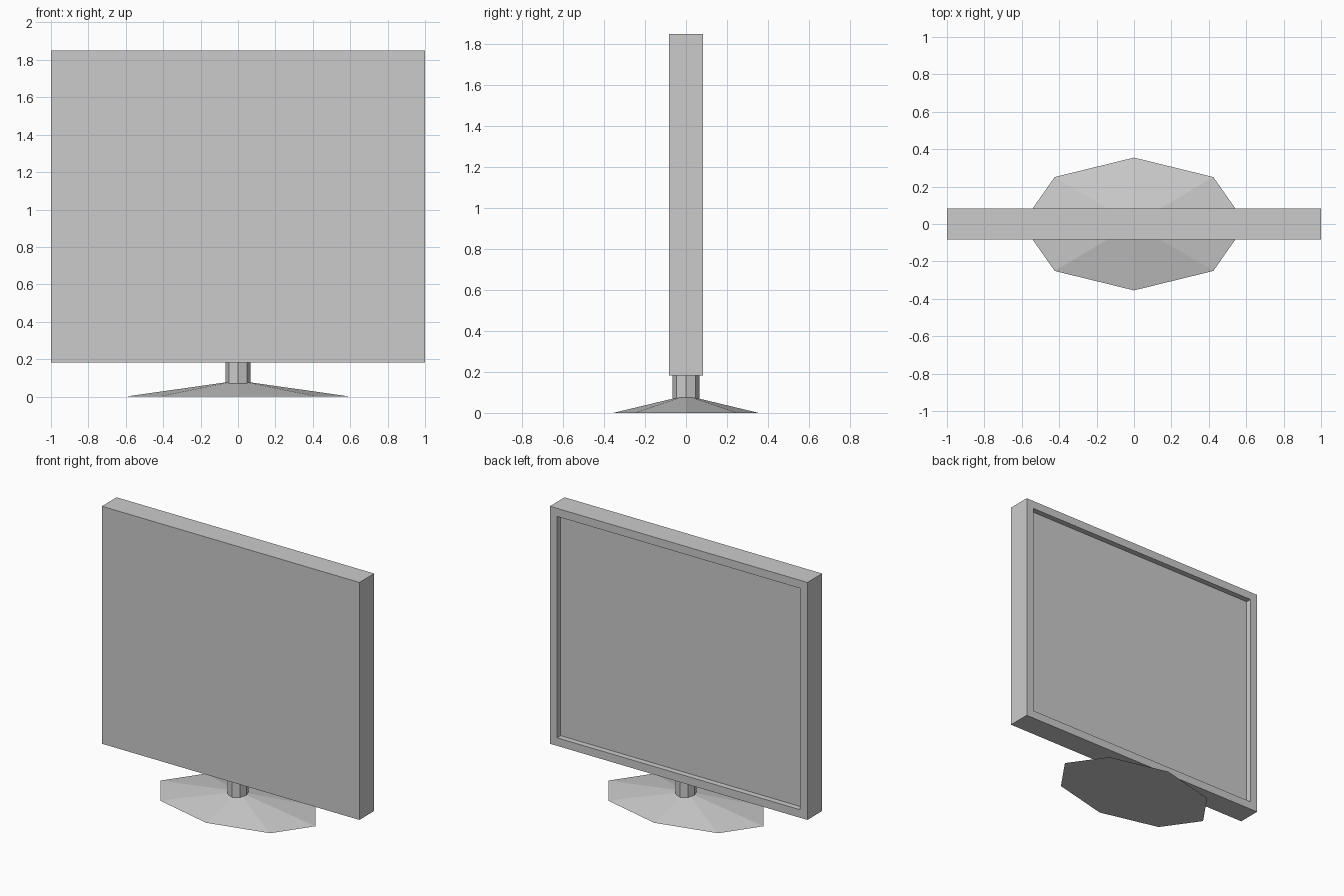
import bpy, bmesh

if "Cube" in bpy.data.objects:
    bpy.data.objects.remove(bpy.data.objects["Cube"])

SCREEN_BOTTOM, SCREEN_TOP = 0.183, 1.85
HALF_DEPTH, BEZEL, RECESS = 0.082, 0.08, 0.04


def finish(bm, name):
    mesh = bpy.data.meshes.new(name)
    bmesh.ops.recalc_face_normals(bm, faces=bm.faces)
    bm.to_mesh(mesh)
    bm.free()
    obj = bpy.data.objects.new(name, mesh)
    bpy.context.collection.objects.link(obj)
    return obj


def octagon_solid(name, r_bottom, r_top, z0, z1, y_scale=1.0):
    bm = bmesh.new()
    bmesh.ops.create_cone(bm, cap_ends=True, segments=8, radius1=r_bottom,
                          radius2=r_top, depth=z1 - z0)
    for v in bm.verts:
        v.co.y *= y_scale
        v.co.z += (z0 + z1) / 2
    return finish(bm, name)


# Display housing: a box whose +y face is inset and sunk to form the bezel
bm = bmesh.new()
bmesh.ops.create_cube(bm, size=1)
for v in bm.verts:
    v.co.x *= 2
    v.co.y *= 2 * HALF_DEPTH
    v.co.z = SCREEN_BOTTOM + (v.co.z + 0.5) * (SCREEN_TOP - SCREEN_BOTTOM)
bm.normal_update()
panel = max(bm.faces, key=lambda f: f.normal.y)
bmesh.ops.inset_region(bm, faces=[panel], thickness=BEZEL)
panel = bmesh.ops.extrude_discrete_faces(bm, faces=[panel])["faces"][0]
bmesh.ops.translate(bm, verts=panel.verts, vec=(0, -RECESS, 0))
finish(bm, "display_panel")

# Stand neck and shallow oval foot
octagon_solid("stand_neck", 0.067, 0.067, 0.06, SCREEN_BOTTOM)
octagon_solid("stand_base", 0.6, 0.0, 0.0, 0.085, y_scale=0.355 / 0.6)
